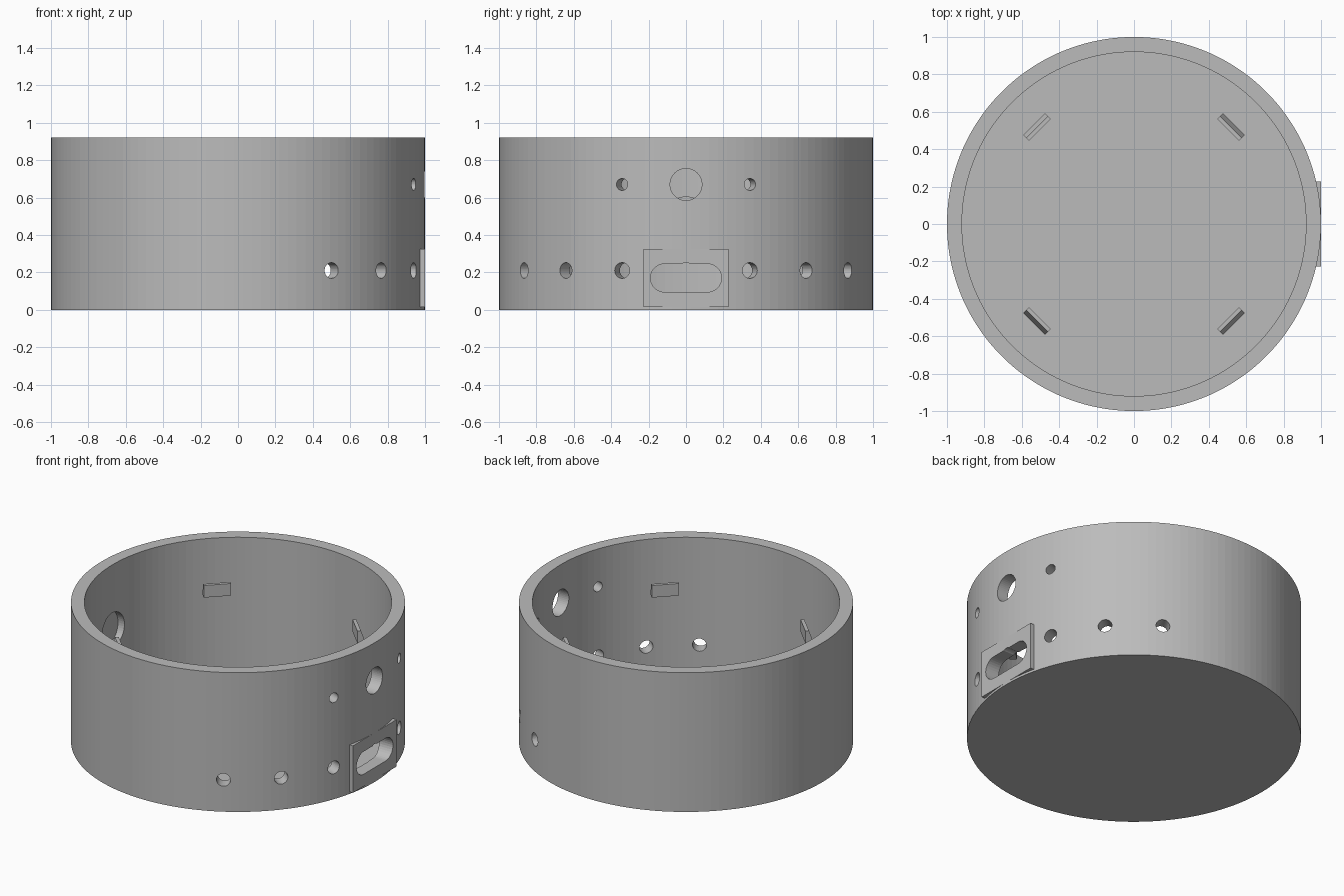
import bpy, bmesh, math
from mathutils import Matrix, Vector

if "Cube" in bpy.data.objects:
    bpy.data.objects.remove(bpy.data.objects["Cube"])

grey = bpy.data.materials.new("plain_grey")
grey.diffuse_color = (0.5, 0.5, 0.5, 1)
grey.use_nodes = True
grey.node_tree.nodes["Principled BSDF"].inputs["Base Color"].default_value = grey.diffuse_color


def finish(name, bm):
    bmesh.ops.recalc_face_normals(bm, faces=bm.faces)
    me = bpy.data.meshes.new(name)
    bm.to_mesh(me)
    bm.free()
    me.materials.append(grey)
    ob = bpy.data.objects.new(name, me)
    bpy.context.collection.objects.link(ob)
    return ob


def prism(name, outline, axis_from, axis_to, matrix=Matrix()):
    """Extrude a (y, z) outline along x, then place it with a matrix."""
    bm = bmesh.new()
    f = bm.faces.new([bm.verts.new((axis_from, y, z)) for y, z in outline])
    new = bmesh.ops.extrude_face_region(bm, geom=[f])["geom"]
    bmesh.ops.translate(bm, vec=(axis_to - axis_from, 0, 0),
                        verts=[v for v in new if isinstance(v, bmesh.types.BMVert)])
    bm.transform(matrix)
    return finish(name, bm)


def circle(r, z, n=32):
    return [(r * math.cos(2 * math.pi * i / n), z + r * math.sin(2 * math.pi * i / n)) for i in range(n)]


def cut(ob, cutters):
    for c in cutters:
        c.hide_render = True
        m = ob.modifiers.new("cut", "BOOLEAN")
        m.operation, m.solver, m.object = "DIFFERENCE", "EXACT", c
    bpy.context.view_layer.update()
    dg = bpy.context.evaluated_depsgraph_get()
    me = bpy.data.meshes.new_from_object(ob.evaluated_get(dg))
    ob.modifiers.clear()
    ob.data = me


def turn(deg):
    return Matrix.Rotation(math.radians(deg), 4, "Z")


# Round open case, turned from a wall-and-floor profile
SEG = 128
bm = bmesh.new()
rings = []
for r, z in [(1, 0), (1, 0.92), (0.92, 0.92), (0.92, 0.05)]:
    rings.append([bm.verts.new((r * math.cos(2 * math.pi * (i + .5) / SEG),
                                r * math.sin(2 * math.pi * (i + .5) / SEG), z)) for i in range(SEG)])
for a, b in zip(rings, rings[1:]):
    for i in range(SEG):
        j = (i + 1) % SEG
        bm.faces.new((a[i], a[j], b[j], b[i]))
bm.faces.new(rings[0])
bm.faces.new(rings[-1])
case = finish("round_case", bm)

# Socket plate, flush with the outermost point of the wall
plate = prism("socket_plate", [(-.228, .015), (.228, .015), (.228, .325), (-.228, .325)], .974, 1.0)

# Holes: lower row, upper pair, large upper hole, rounded slot
slot_r, slot_half = .075, .115
slot = []
for side in (1, -1):
    for i in range(17):
        t = math.radians(-90 + 180 * i / 16)
        slot.append((side * (slot_half + slot_r * math.cos(t)), .17 + side * slot_r * math.sin(t)))
slot_cutter = prism("slot_cutter", slot, .7, 1.2)
lower = [prism("lower_hole_cutter", circle(.042, .21), .8, 1.2, turn(a)) for a in (-60, -40, -20, 20, 40, 60)]
middle = prism("middle_hole_cutter", circle(.042, .21), .8, 1.2)
upper = [prism("upper_hole_cutter", circle(.032, .67), .8, 1.2, turn(a)) for a in (-20, 20)]
big = prism("large_hole_cutter", circle(.085, .67, 48), .8, 1.2)
# Blind round recess inside the wall opposite the socket
recess = prism("recess_cutter", circle(.118, .485, 48), -.96, -.8)

cut(case, lower + upper + [slot_cutter, middle, big, recess])
cut(plate, [slot_cutter, middle])
for c in lower + upper + [slot_cutter, middle, big, recess]:
    bpy.data.objects.remove(c)

# Four small retaining tabs inside, sloped on the outer side
for k in range(4):
    section = [(.711, .63), (.756, .63), (.756, .645), (.733, .71), (.711, .71)]
    # section is (radius, z); a quarter turn lays the extrusion along the tangent
    prism("retaining_tab", section, -.0825, .0825, turn(45 + 90 * k) @ turn(-90))
